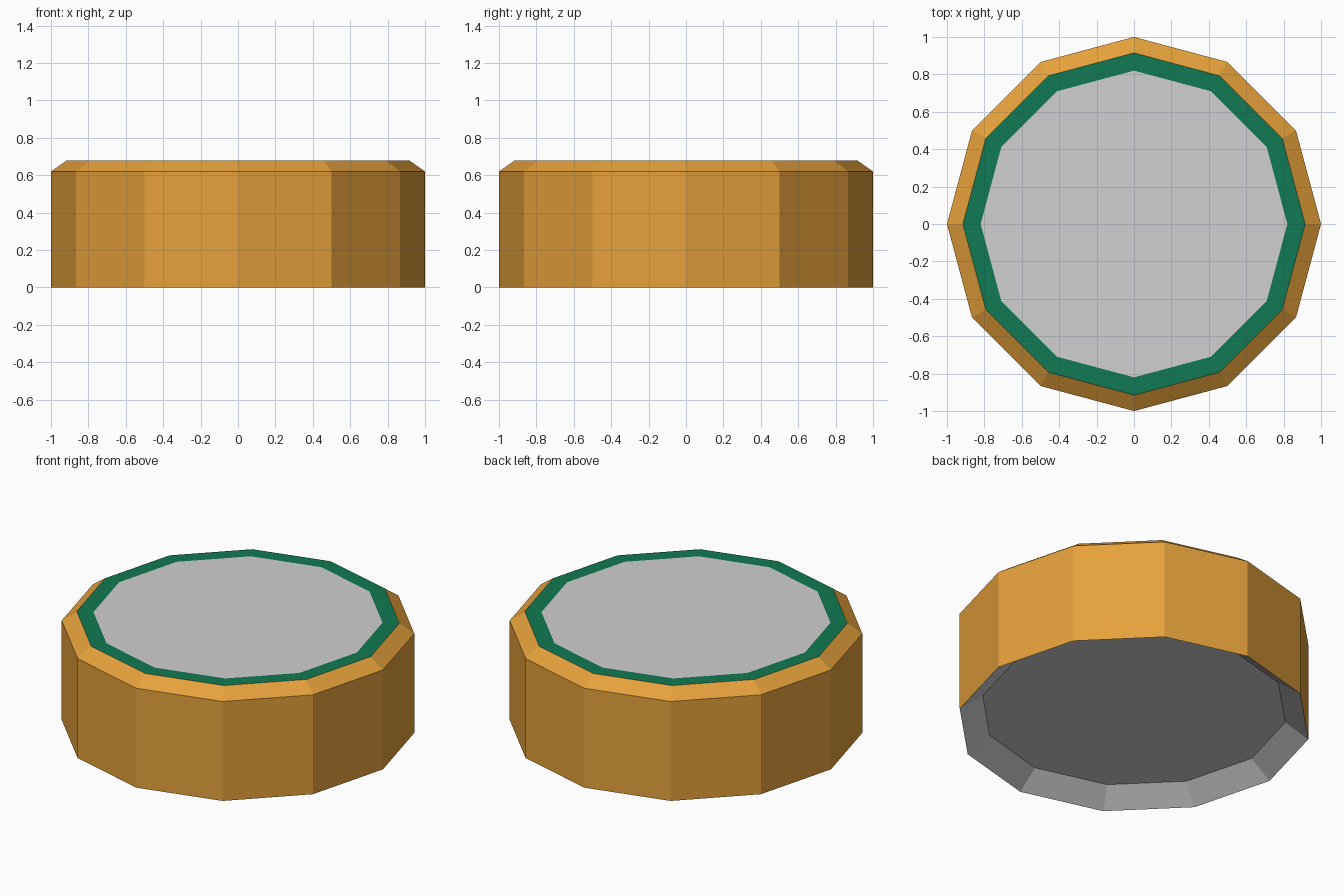
import bpy
import bmesh
from math import cos, sin, tau

SIDES = 12

cube = bpy.data.objects.get("Cube")
if cube:
    bpy.data.objects.remove(cube, do_unlink=True)


def linear(c):
    c /= 255
    return c / 12.92 if c <= 0.04045 else ((c + 0.055) / 1.055) ** 2.4


def material(name, *rgb):
    colour = [linear(c) for c in rgb] + [1.0]
    mat = bpy.data.materials.new(name)
    mat.use_nodes = True
    mat.diffuse_color = colour
    mat.node_tree.nodes["Principled BSDF"].inputs["Base Color"].default_value = colour
    return mat


def lathe(name, profile, bands, cap):
    """Faceted surface of rings (radius, height); bands colour the strips, cap closes the last ring."""
    mats = list(dict.fromkeys(bands + [cap]))
    bm = bmesh.new()
    rings = [[bm.verts.new((r * cos(tau * i / SIDES), r * sin(tau * i / SIDES), z))
              for i in range(SIDES)] for r, z in profile]
    for low, high, mat in zip(rings, rings[1:], bands):
        for i in range(SIDES):
            j = (i + 1) % SIDES
            face = bm.faces.new((low[i], low[j], high[j], high[i]))
            face.material_index = mats.index(mat)
    bm.faces.new(rings[-1]).material_index = mats.index(cap)
    mesh = bpy.data.meshes.new(name)
    bm.to_mesh(mesh)
    bm.free()
    for mat in mats:
        mesh.materials.append(mat)
    obj = bpy.data.objects.new(name, mesh)
    bpy.context.collection.objects.link(obj)
    return obj


gold = material("gold", 229, 161, 59)
green = material("green", 16, 122, 82)
grey = material("light grey", 208, 208, 208)

# Outer wall with bevelled shoulder, flat green border and grey top
lathe("body", [(1, 0), (1, 0.62), (0.915, 0.68), (0.82, 0.68)],
      [gold, gold, green], grey)

# Hollow underside with sloping sides
underside = lathe("underside_recess", [(1, 0), (0.868, 0.098)], [grey], grey)
underside.data.flip_normals()
